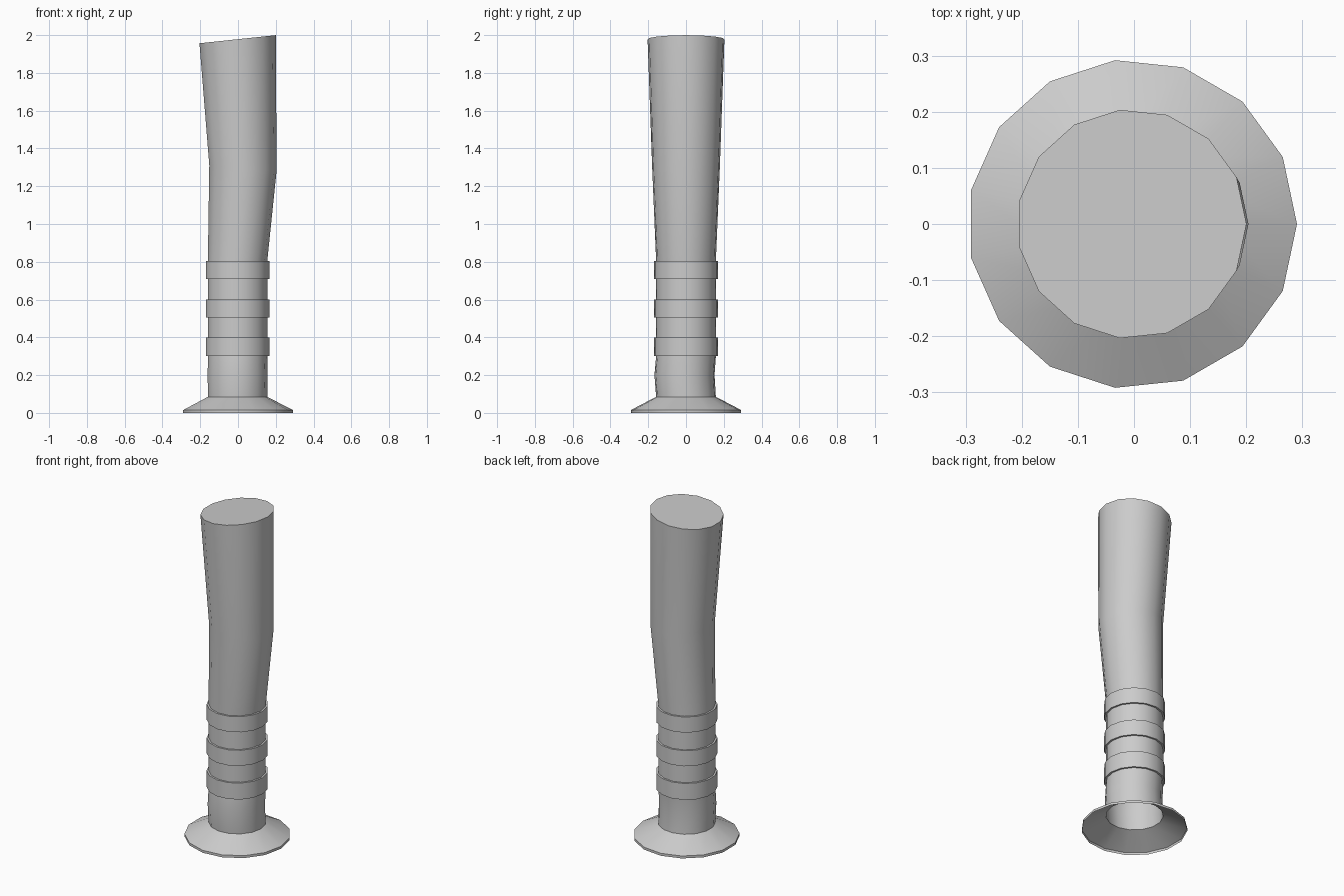
import bpy, bmesh, math

if "Cube" in bpy.data.objects:
    bpy.data.objects.remove(bpy.data.objects["Cube"])

SIDES = 15


def loft(name, stations, cap_top):
    """Skin rings given as (centre x, centre y, z, radius, slope of z along x)."""
    bm = bmesh.new()
    rings = []
    for cx, cy, z, r, slope in stations:
        ring = []
        for i in range(SIDES):
            a = 2 * math.pi * i / SIDES
            dx, dy = r * math.cos(a), r * math.sin(a)
            ring.append(bm.verts.new((cx + dx, cy + dy, z + slope * dx)))
        rings.append(ring)
    for lo, hi in zip(rings, rings[1:]):
        for i in range(SIDES):
            j = (i + 1) % SIDES
            bm.faces.new((lo[i], lo[j], hi[j], hi[i]))
    if cap_top:
        bm.faces.new(rings[-1])
    mesh = bpy.data.meshes.new(name)
    bm.to_mesh(mesh)
    bm.free()
    obj = bpy.data.objects.new(name, mesh)
    bpy.context.collection.objects.link(obj)
    bpy.ops.object.select_all(action='DESELECT')
    obj.select_set(True)
    bpy.context.view_layer.objects.active = obj
    bpy.ops.object.shade_smooth_by_angle(angle=math.radians(28))
    return obj


CX = -0.004

# flared foot, hollow underneath
stations = [(-0.003, 0, 0.0, 0.2935, 0),
            (-0.003, 0, 0.015, 0.2935, 0),
            (CX, 0, 0.085, 0.159, 0),
            (CX, -0.008, 0.2, 0.16, 0)]

# three raised bands stepped out of the straight shaft
for z0, z1 in ((0.30, 0.40), (0.505, 0.60), (0.71, 0.805)):
    stations += [(CX, 0, z0, 0.159, 0), (CX, 0, z0, 0.17, 0),
                 (CX, 0, z1, 0.17, 0), (CX, 0, z1, 0.159, 0)]

# bent, widening upper shaft with a slanted flat top
stations += [(0.024, 0, 1.295, 0.18, -0.09),
             (CX, 0, 1.978, 0.2045, 0.106)]

loft("banded_pipe", stations, cap_top=True)
